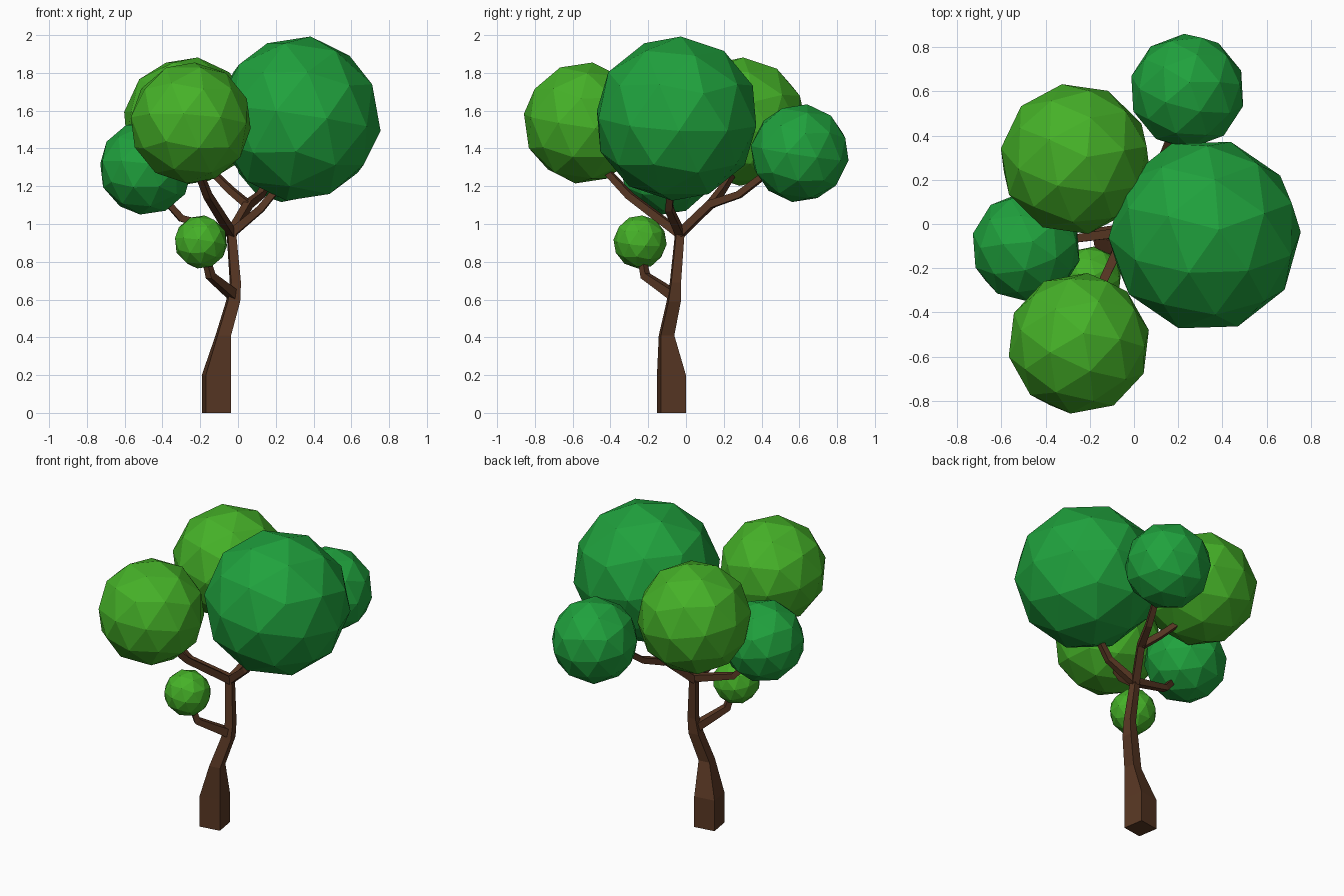
import bpy, bmesh, math
from mathutils import Vector, Matrix

if "Cube" in bpy.data.objects:
    bpy.data.objects.remove(bpy.data.objects["Cube"])


def material(name, col):
    m = bpy.data.materials.new(name)
    m.diffuse_color = (*col, 1)
    m.use_nodes = True
    m.node_tree.nodes["Principled BSDF"].inputs["Base Color"].default_value = m.diffuse_color
    return m


BARK = material("bark", (0.098, 0.038, 0.017))
DARK = material("dark_leaf", (0.014, 0.36, 0.047))
LIGHT = material("light_leaf", (0.06, 0.44, 0.021))


def finish(bm, name, mat):
    bmesh.ops.recalc_face_normals(bm, faces=bm.faces)
    me = bpy.data.meshes.new(name)
    bm.to_mesh(me)
    bm.free()
    me.materials.append(mat)
    ob = bpy.data.objects.new(name, me)
    bpy.context.collection.objects.link(ob)


def square_tube(name, pts, upright=False):
    """Four-sided limb through (x, y, z, half width) points."""
    bm = bmesh.new()
    P = [Vector(p[:3]) for p in pts]
    rings = []
    for i, p in enumerate(P):
        d = Vector((0, 0, 1))
        if not upright:
            d = Vector()
            if i > 0:
                d += (p - P[i - 1]).normalized()
            if i < len(P) - 1:
                d += (P[i + 1] - p).normalized()
            d.normalize()
        a = math.radians(9)
        ref = Vector((math.cos(a), math.sin(a), 0))
        if not upright:
            flat = P[-1] - P[0]
            ref = Vector((-flat.y, flat.x, 0)).normalized()
        u = (ref - d * ref.dot(d)).normalized()
        v = d.cross(u)
        h = pts[i][3]
        rings.append([bm.verts.new(p + (u * s + v * t) * h)
                      for s, t in ((-1, -1), (1, -1), (1, 1), (-1, 1))])
    for a, b in zip(rings, rings[1:]):
        for k in range(4):
            j = (k + 1) % 4
            bm.faces.new((a[k], a[j], b[j], b[k]))
    bm.faces.new(rings[0])
    bm.faces.new(rings[-1])
    finish(bm, name, BARK)


# Bent trunk
square_tube("trunk", [
    (-.115, -.077, 0, .067), (-.115, -.077, .2, .067),
    (-.078, -.103, .41, .036), (-.026, -.065, .59, .033),
    (-.014, -.056, .69, .026), (-.035, -.033, .95, .022),
    (-.035, -.03, .985, .016)], upright=True)

# Branches, each ending inside its leaf ball
square_tube("low_branch", [
    (-.02, -.06, .62, .026), (-.145, -.215, .725, .02), (-.17, -.235, .82, .016)])
square_tube("left_branch", [
    (-.035, -.035, .96, .022), (-.3, -.07, 1.03, .018), (-.38, -.095, 1.12, .016)])
square_tube("front_branch", [
    (-.035, -.035, .95, .022), (-.16, -.3, 1.15, .019), (-.21, -.42, 1.28, .017)])
square_tube("right_branch", [
    (-.035, -.03, .95, .022), (.12, -.09, 1.08, .019), (.21, -.08, 1.19, .017)])
square_tube("back_branch", [
    (-.035, -.03, .95, .022), (.055, .13, 1.105, .021),
    (.12, .28, 1.155, .018), (.18, .43, 1.27, .016)])
square_tube("back_left_branch", [
    (.055, .13, 1.1, .02), (-.04, .19, 1.18, .018), (-.12, .24, 1.26, .016)])

# Faceted leaf balls: name, centre, radius, turn, material
for name, c, r, turn, mat in (
        ("large_right_leaves", (.32, -.05, 1.558), .44, 20, DARK),
        ("front_leaves", (-.25, -.54, 1.535), .324, 65, LIGHT),
        ("back_left_leaves", (-.266, .294, 1.542), .344, 10, LIGHT),
        ("left_leaves", (-.488, -.105, 1.297), .25, 40, DARK),
        ("back_leaves", (.241, .602, 1.375), .262, 75, DARK),
        ("small_low_leaves", (-.196, -.243, .905), .142, 30, LIGHT)):
    bm = bmesh.new()
    mat4 = (Matrix.Translation(c) @ Matrix.Rotation(math.radians(turn), 4, 'Z')
            @ Matrix.Rotation(math.radians(9), 4, 'Y'))
    bmesh.ops.create_icosphere(bm, subdivisions=2, radius=r, matrix=mat4)
    finish(bm, name, mat)
